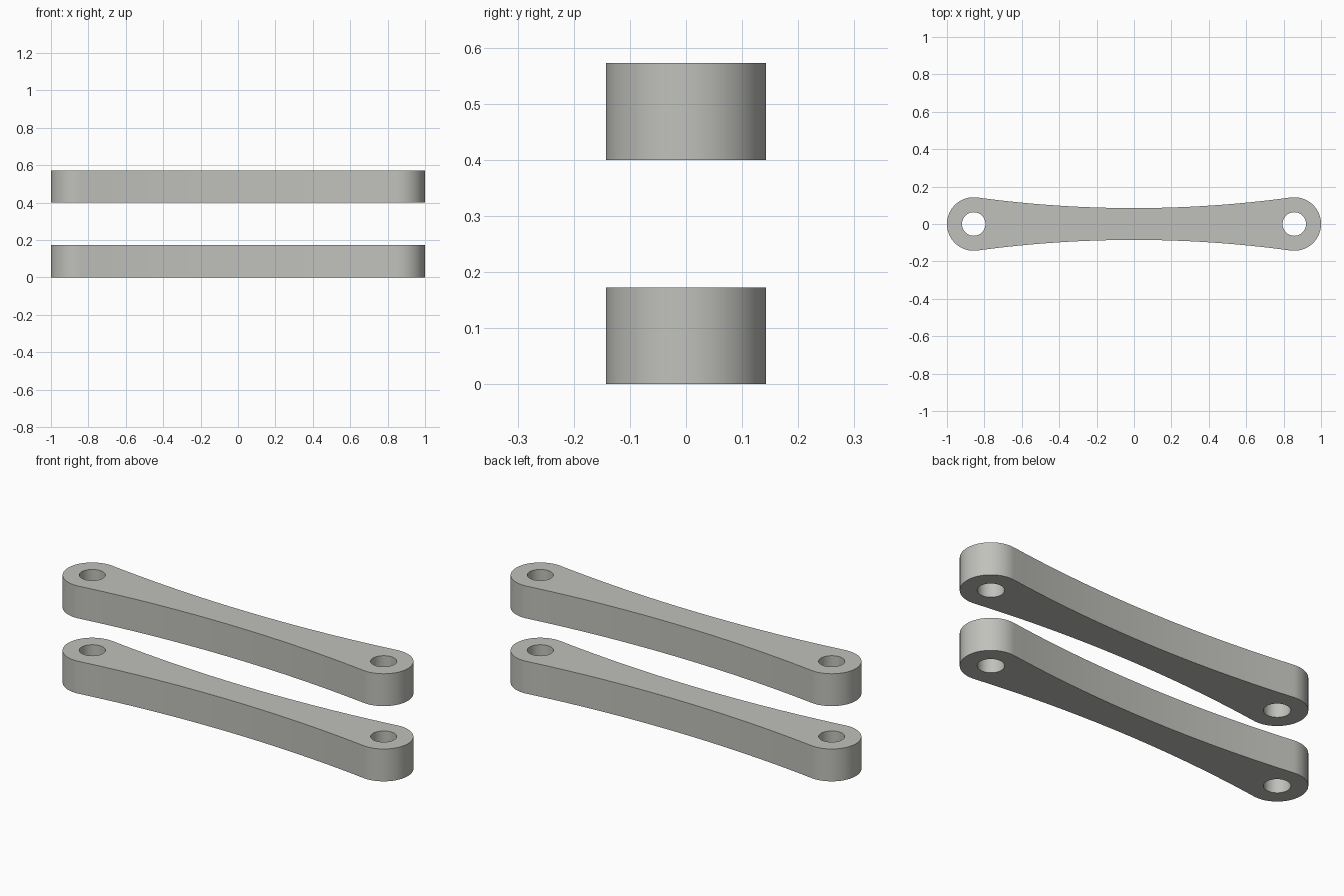
import bpy
import bmesh
from math import atan2, cos, sin, pi, radians

cube = bpy.data.objects.get("Cube")
if cube:
    bpy.data.objects.remove(cube, do_unlink=True)

END_X, END_R, HOLE_R = 0.857, 0.143, 0.063
WAIST, THICK, GAP = 0.085, 0.172, 0.4

# Side arc radius that makes the waist curve tangent to both round ends
SIDE_R = (END_X**2 + WAIST**2 - END_R**2) / (2 * (END_R - WAIST))
SIDE_Y = WAIST + SIDE_R
TILT = atan2(END_X, SIDE_Y)

metal = bpy.data.materials.new("warm_grey_metal")
metal.use_nodes = True
colour = (0.53, 0.53, 0.50, 1)
metal.diffuse_color = colour
metal.node_tree.nodes["Principled BSDF"].inputs["Base Color"].default_value = colour


def arc(cx, cy, r, start, end, steps):
    """Points along an arc, without the last one."""
    angles = [start + (end - start) * i / steps for i in range(steps)]
    return [(cx + r * cos(a), cy + r * sin(a)) for a in angles]


def link_outline():
    """Half the outline (right end, then back edge); the rest is its half turn."""
    top = pi / 2 + TILT
    half = arc(END_X, 0, END_R, -top, top, 40)
    half += arc(0, SIDE_Y, SIDE_R, TILT - pi / 2, -TILT - pi / 2, 24)
    return half + [(-x, -y) for x, y in half]


def make_link(name, z):
    bm = bmesh.new()
    loops = [link_outline()]
    loops += [arc(side * END_X, 0, HOLE_R, 0, 2 * pi, 40) for side in (-1, 1)]
    edges = []
    for loop in loops:
        verts = [bm.verts.new((x, y, 0)) for x, y in loop]
        edges += [bm.edges.new((v, verts[i - 1])) for i, v in enumerate(verts)]
    # Fill the plate around its holes, then give it thickness
    bmesh.ops.triangle_fill(bm, edges=edges, use_beauty=True, normal=(0, 0, 1))
    result = bmesh.ops.extrude_face_region(bm, geom=bm.faces[:], use_keep_orig=True)
    raised = [g for g in result["geom"] if isinstance(g, bmesh.types.BMVert)]
    bmesh.ops.translate(bm, verts=raised, vec=(0, 0, THICK))
    bmesh.ops.recalc_face_normals(bm, faces=bm.faces[:])
    mesh = bpy.data.meshes.new(name)
    bm.to_mesh(mesh)
    bm.free()
    mesh.materials.append(metal)
    link = bpy.data.objects.new(name, mesh)
    link.location.z = z
    bpy.context.collection.objects.link(link)
    bpy.ops.object.select_all(action="DESELECT")
    link.select_set(True)
    bpy.context.view_layer.objects.active = link
    bpy.ops.object.shade_smooth_by_angle(angle=radians(30))


make_link("lower_link", 0)
make_link("upper_link", GAP)
